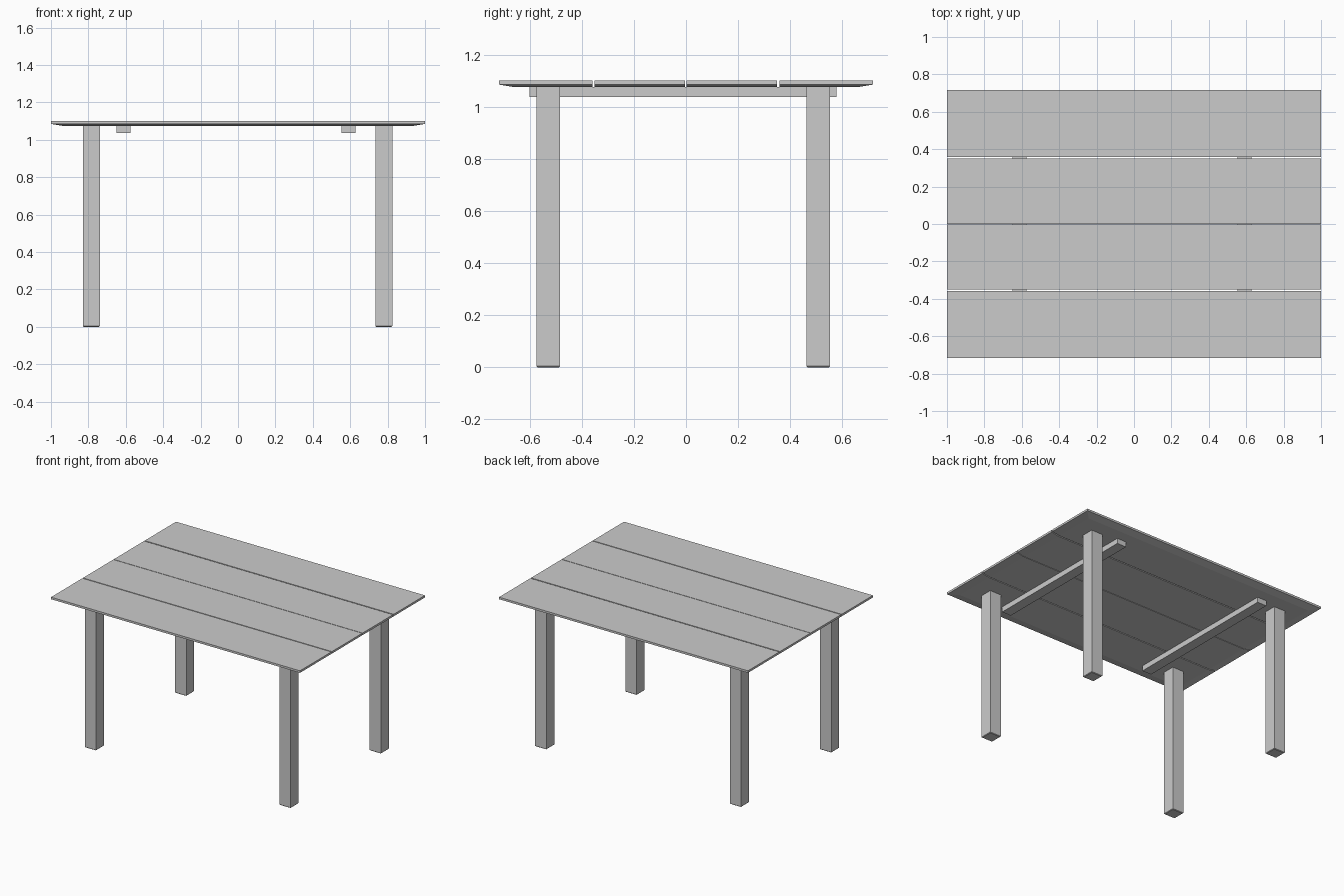
import bpy
import bmesh

if "Cube" in bpy.data.objects:
    bpy.data.objects.remove(bpy.data.objects["Cube"])

grey = bpy.data.materials.new("plain_grey")
grey.use_nodes = True
grey.diffuse_color = (0.6, 0.6, 0.6, 1)
grey.node_tree.nodes["Principled BSDF"].inputs["Base Color"].default_value = (0.6, 0.6, 0.6, 1)

TOP, EDGE, UNDER = 1.10, 1.085, 1.075   # table top heights
HALF_X, HALF_Y, SLOPE = 1.0, 0.717, 0.06


def box(name, x, y, z):
    """Box from (min, max) ranges; returns the object."""
    bm = bmesh.new()
    bmesh.ops.create_cube(bm, size=1)
    for v in bm.verts:
        v.co = [r[0] if c < 0 else r[1] for c, r in zip(v.co, (x, y, z))]
    return finish(name, bm)


def finish(name, bm):
    mesh = bpy.data.meshes.new(name)
    bmesh.ops.recalc_face_normals(bm, faces=bm.faces)
    bm.to_mesh(mesh)
    bm.free()
    mesh.materials.append(grey)
    obj = bpy.data.objects.new(name, mesh)
    bpy.context.collection.objects.link(obj)
    return obj


def plank(name, y0, y1):
    """Board whose underside slopes up towards the outer rim of the table."""
    low0 = y0 + SLOPE if y0 <= -HALF_Y else y0
    low1 = y1 - SLOPE if y1 >= HALF_Y else y1
    bm = bmesh.new()
    rings = []
    for hx, a, b, z in ((HALF_X, y0, y1, TOP), (HALF_X, y0, y1, EDGE),
                        (HALF_X - SLOPE, low0, low1, UNDER)):
        rings.append([bm.verts.new((x, y, z)) for x, y in
                      ((-hx, a), (hx, a), (hx, b), (-hx, b))])
    bm.faces.new(rings[0])
    bm.faces.new(rings[-1])
    for upper, lower in zip(rings, rings[1:]):
        for i in range(4):
            j = (i + 1) % 4
            bm.faces.new((upper[i], upper[j], lower[j], lower[i]))
    return finish(name, bm)


# Table top: four boards with narrow gaps
for label, y0, y1 in (("front", -HALF_Y, -0.358), ("front_middle", -0.351, -0.003),
                      ("back_middle", 0.001, 0.350), ("back", 0.358, HALF_Y)):
    plank(label + "_plank", y0, y1)

# Cross battens under the boards
for side, x in (("right", -0.612), ("left", 0.59)):
    box(side + "_batten", (x - 0.037, x + 0.037), (-0.6, 0.577), (1.037, UNDER))

# Square legs with softened feet
for side, x in (("right", -0.784), ("left", 0.78)):
    for end, y in (("front", -0.529), ("back", 0.507)):
        leg = box(f"{end}_{side}_leg", (x - 0.045, x + 0.045),
                  (y - 0.045, y + 0.045), (0, UNDER))
        bm = bmesh.new()
        bm.from_mesh(leg.data)
        foot = [e for e in bm.edges if all(v.co.z < 0.01 for v in e.verts)]
        bmesh.ops.bevel(bm, geom=foot, offset=0.004, segments=1, affect='EDGES')
        bm.to_mesh(leg.data)
        bm.free()
